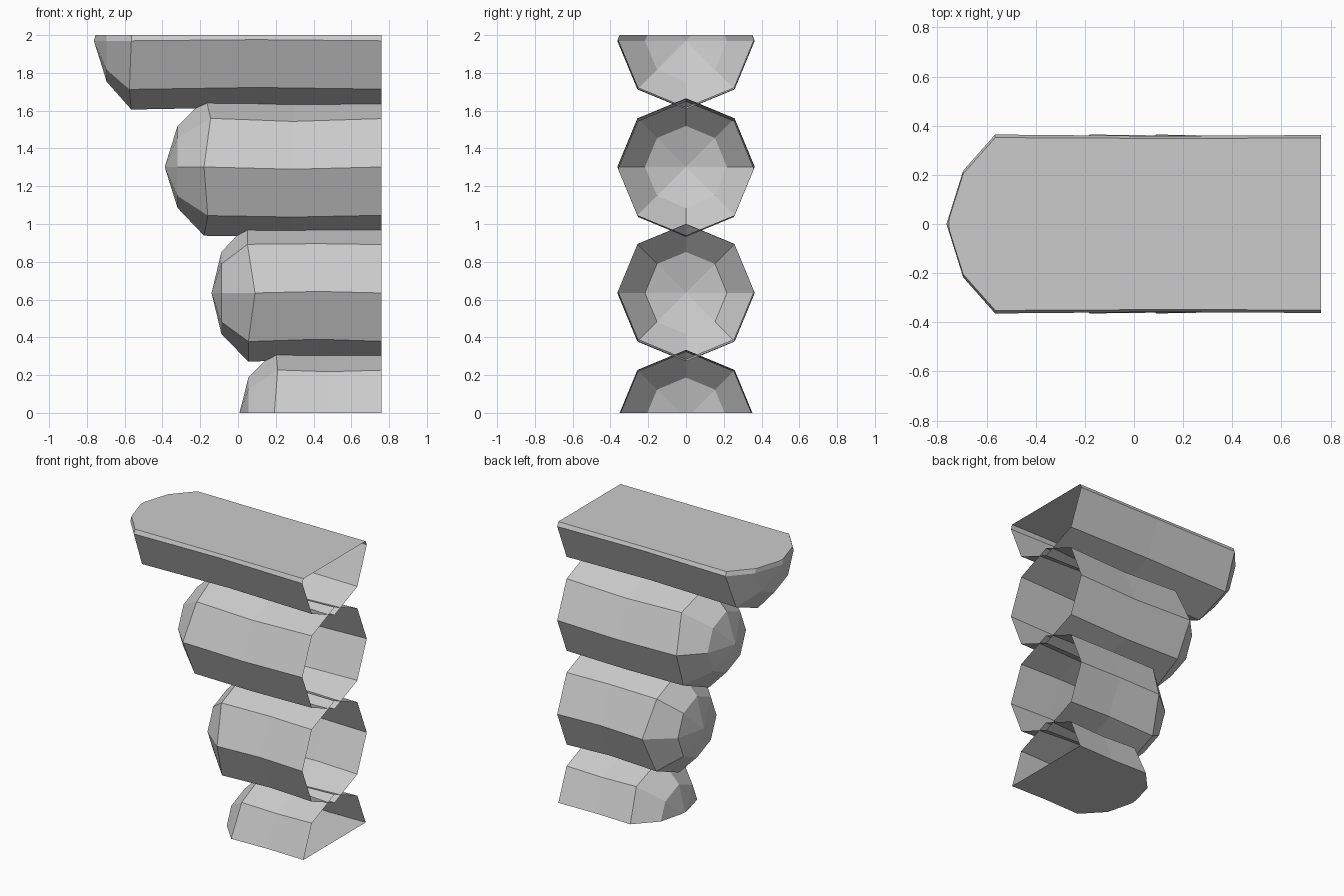
import bpy, bmesh
from math import cos, sin, pi

cube = bpy.data.objects.get("Cube")
if cube:
    bpy.data.objects.remove(cube, do_unlink=True)

grey = bpy.data.materials.new("plain grey")
grey.use_nodes = True
colour = (0.6, 0.6, 0.6, 1)
grey.diffuse_color = colour
grey.node_tree.nodes["Principled BSDF"].inputs["Base Color"].default_value = colour

SIDES = 8
OPEN_END = 0.76


def log_shell(name, z, tip, neck, shoulder, sag, cut=None):
    """Octagonal tube, open at +x, with a faceted dome at -x.
    shoulder: x of the dome's base from the top ridge down to the bottom one."""
    bm = bmesh.new()

    def ring(xs, radius, dz=0):
        verts = []
        for k in range(SIDES):
            a = 2 * pi * k / SIDES
            x = xs[min(k, SIDES - k)]
            verts.append(bm.verts.new((x, -radius * sin(a), z + dz + radius * cos(a))))
        return verts

    middle = (OPEN_END + shoulder[2]) / 2
    rings = [ring([neck] * 5, 0.217),
             ring(shoulder, 0.364),
             ring([middle] * 5, 0.358, sag),
             ring([OPEN_END] * 5, 0.362)]
    point = bm.verts.new((tip, 0, z))
    for k in range(SIDES):
        n = (k + 1) % SIDES
        bm.faces.new((point, rings[0][n], rings[0][k]))
        for a, b in zip(rings, rings[1:]):
            bm.faces.new((a[k], a[n], b[n], b[k]))

    # Trim the half logs flat and close the trimmed side
    if cut is not None:
        height, up = cut
        geom = bm.verts[:] + bm.edges[:] + bm.faces[:]
        result = bmesh.ops.bisect_plane(bm, geom=geom, plane_co=(0, 0, height),
                                        plane_no=(0, 0, up), clear_outer=True)
        line = [v for v in result["geom_cut"] if isinstance(v, bmesh.types.BMVert)]
        front = sorted((v for v in line if v.co.y < -0.001), key=lambda v: v.co.x)
        back = sorted((v for v in line if v.co.y > 0.001), key=lambda v: -v.co.x)
        nose = [v for v in line if abs(v.co.y) <= 0.001]
        cap = bm.faces.new(nose + front + back)
        cap.normal_update()
        if cap.normal.z * up < 0:
            cap.normal_flip()

    bmesh.ops.recalc_face_normals(bm, faces=bm.faces[:])
    mesh = bpy.data.meshes.new(name)
    bm.to_mesh(mesh)
    bm.free()
    mesh.materials.append(grey)
    obj = bpy.data.objects.new(name, mesh)
    bpy.context.collection.objects.link(obj)


# Stack of logs, each one reaching further out than the one below
log_shell("bottom_half_log", -0.03, 0.0, 0.055, (0.2, 0.21, 0.19, 0.2, 0.2), -0.005, (0, -1))
log_shell("lower_log", 0.635, -0.14, -0.088, (0.05, 0.05, 0.09, 0.055, 0.055), 0.008)
log_shell("upper_log", 1.302, -0.388, -0.32, (-0.17, -0.145, -0.18, -0.16, -0.18), -0.012)
log_shell("top_half_log", 1.97, -0.763, -0.695, (-0.56, -0.56, -0.565, -0.575, -0.565), 0.006, (2, 1))
